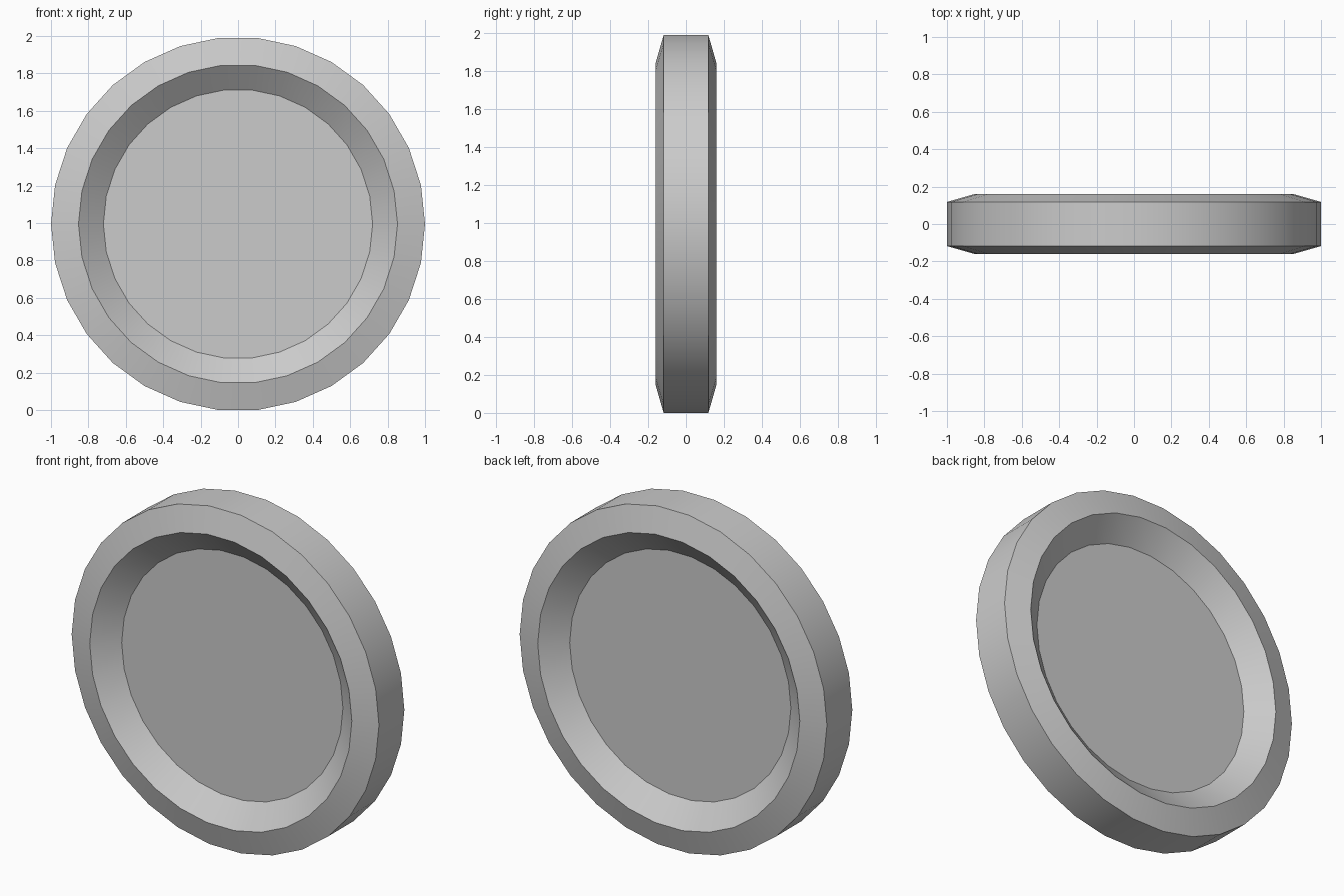
import bpy, bmesh, math
from mathutils import Matrix

if "Cube" in bpy.data.objects:
    bpy.data.objects.remove(bpy.data.objects["Cube"])

SIDES = 30
CENTRE_Z = math.cos(math.pi / SIDES)  # lowest flat rests on z = 0

# Half profile (radius, depth): recessed floor, rim crest, outer wall
half = [(0.72, 0.053), (0.853, 0.16), (1.0, 0.118)]
profile = [(r, -y) for r, y in half] + [(r, y) for r, y in reversed(half)]

# Disc: rings around the y axis, vertices on the x axis
bm = bmesh.new()
rings = []
for r, y in profile:
    rings.append([bm.verts.new((r * math.cos(2 * math.pi * i / SIDES), y,
                                r * math.sin(2 * math.pi * i / SIDES)))
                  for i in range(SIDES)])
for a, b in zip(rings, rings[1:]):
    for i in range(SIDES):
        j = (i + 1) % SIDES
        bm.faces.new((a[i], a[j], b[j], b[i]))

# Flat recessed floors, front and back
bm.faces.new(rings[0])
bm.faces.new(rings[-1])
bmesh.ops.recalc_face_normals(bm, faces=bm.faces)
bm.transform(Matrix.Translation((0, 0, CENTRE_Z)))

mesh = bpy.data.meshes.new("dished_disc")
bm.to_mesh(mesh)
bm.free()
disc = bpy.data.objects.new("dished_disc", mesh)
bpy.context.collection.objects.link(disc)

# Smooth round the rim, crisp at the profile corners
bpy.context.view_layer.objects.active = disc
disc.select_set(True)
bpy.ops.object.shade_smooth_by_angle(angle=math.radians(30))
